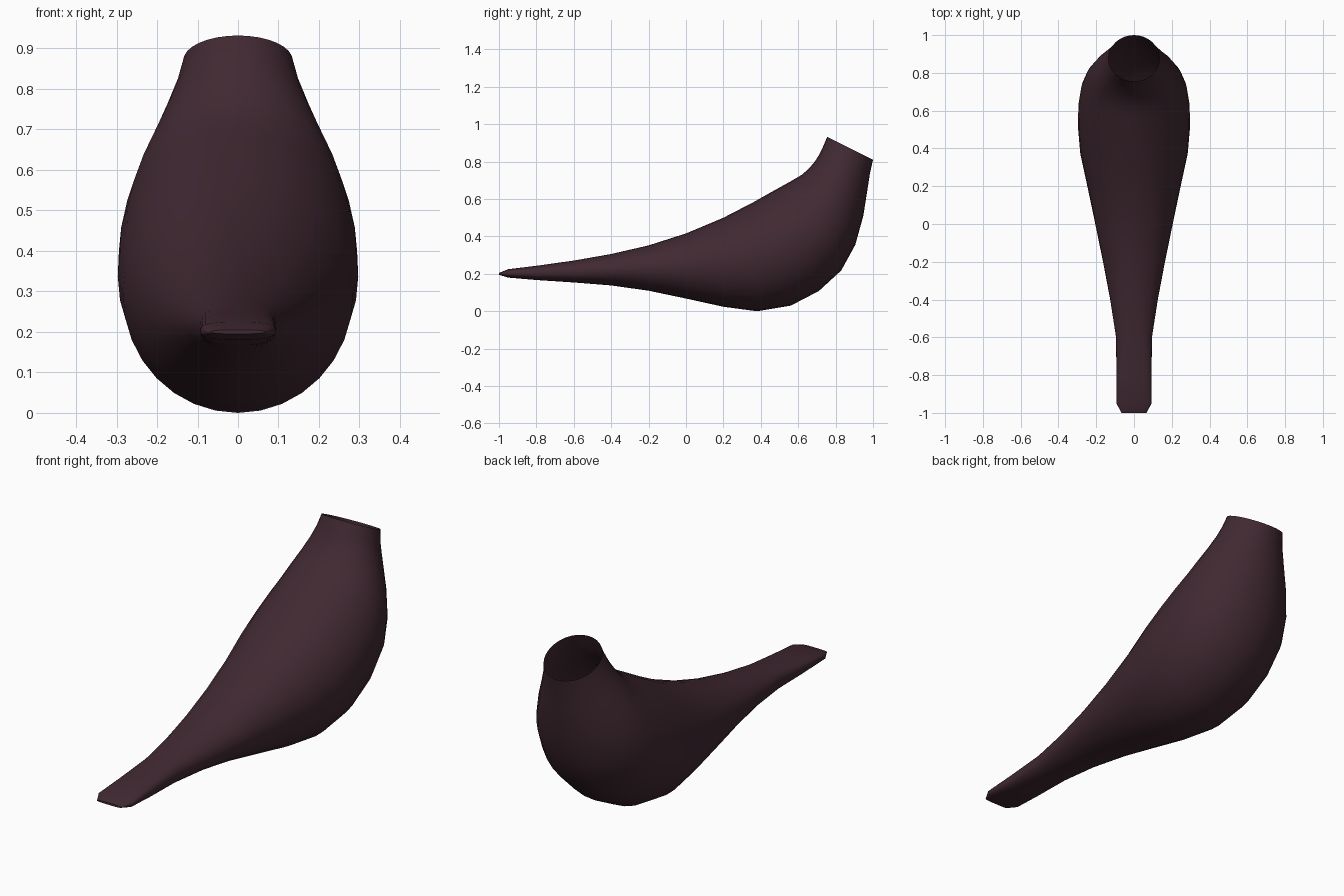
import bpy, bmesh, math
from mathutils import Vector

if "Cube" in bpy.data.objects:
    bpy.data.objects.remove(bpy.data.objects["Cube"])

SIDES = 32

# Body rings: top y, top z, bottom y, bottom z, half width
rings = [
    (-1.00, .205, -1.00, .195, .066),
    (-.95, .225, -.95, .180, .093),
    (-.80, .243, -.80, .167, .093),
    (-.60, .271, -.60, .154, .095),
    (-.40, .306, -.40, .138, .126),
    (-.20, .352, -.20, .110, .164),
    (.00, .416, .00, .068, .205),
    (.20, .500, .20, .024, .247),
    (.36, .583, .38, .000, .284),
    (.47, .645, .56, .030, .297),
    (.56, .695, .71, .108, .294),
    (.62, .730, .83, .218, .279),
    (.66, .766, .905, .355, .252),
    (.69, .802, .948, .510, .214),
    (.715, .842, .970, .650, .177),
    (.735, .885, .984, .740, .151),
    (.755, .932, 1.00, .810, .135),
]

# Plumage colour
mat = bpy.data.materials.new("dark plum")
mat.diffuse_color = (.052, .022, .032, 1)
mat.use_nodes = True
mat.node_tree.nodes["Principled BSDF"].inputs["Base Color"].default_value = mat.diffuse_color

# Body skin, lofted from tail to open neck
bm = bmesh.new()
loops = []
for ty, tz, by, bz, w in rings:
    top, bottom = Vector((0, ty, tz)), Vector((0, by, bz))
    centre, up = (top + bottom) / 2, (top - bottom) / 2
    # Tail is a flatter, boxier oval than the body
    power = 0.72 if ty < -.7 else 0.85 if ty < -.5 else 1.0
    loop = []
    for i in range(SIDES):
        a = math.tau * i / SIDES
        c, s = math.cos(a), math.sin(a)
        x = math.copysign(abs(c) ** power, c) * w
        h = math.copysign(abs(s) ** power, s)
        loop.append(bm.verts.new(centre + up * h + Vector((x, 0, 0))))
    loops.append(loop)
for a, b in zip(loops, loops[1:]):
    for i in range(SIDES):
        j = (i + 1) % SIDES
        bm.faces.new((a[i], a[j], b[j], b[i]))

# Tail tip
bm.faces.new(list(reversed(loops[0])))
bm.normal_update()

mesh = bpy.data.meshes.new("bird_body")
bm.to_mesh(mesh)
bm.free()
body = bpy.data.objects.new("bird_body", mesh)
bpy.context.collection.objects.link(body)
mesh.materials.append(mat)

# Smooth shading with a crisp tail edge
bpy.context.view_layer.objects.active = body
body.select_set(True)
bpy.ops.object.shade_smooth_by_angle(angle=math.radians(35))
